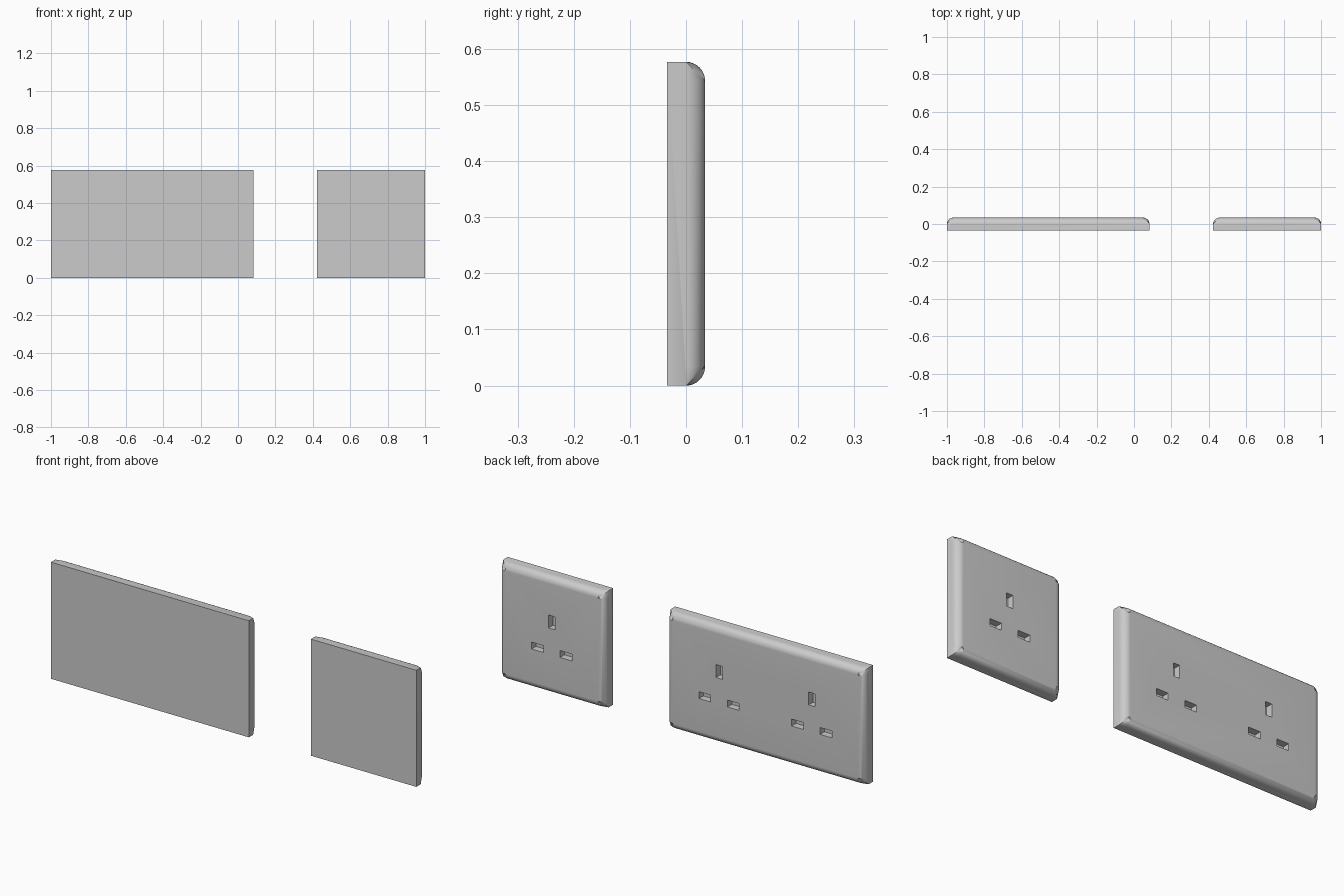
import bpy, bmesh, math

if "Cube" in bpy.data.objects:
    bpy.data.objects.remove(bpy.data.objects["Cube"])

H = 0.577          # plate height
D = 0.034          # half thickness
R = 0.034          # rounding of the outer-face edges
SEG = 8
SLOT_DEPTH = 0.034


def make_object(name, bm):
    bmesh.ops.recalc_face_normals(bm, faces=bm.faces[:])
    mesh = bpy.data.meshes.new(name)
    bm.to_mesh(mesh)
    bm.free()
    obj = bpy.data.objects.new(name, mesh)
    bpy.context.collection.objects.link(obj)
    return obj


def add_box(bm, center, size):
    verts = bmesh.ops.create_cube(bm, size=1)["verts"]
    bmesh.ops.scale(bm, vec=size, verts=verts)
    bmesh.ops.translate(bm, vec=center, verts=verts)


def plate(name, x0, x1):
    """Slab with quarter-round edges whose ends fan into pointed corners."""
    bm = bmesh.new()
    cx, cz, hw, hh = (x0 + x1) / 2, H / 2, (x1 - x0) / 2, H / 2
    arc = [(R * (1 - math.cos(t)), D - R + R * math.sin(t))
           for t in (math.pi / 2 * i / SEG for i in range(SEG))]
    back, mid, inner, xarc, zarc = [], [], [], [], []
    for sx, sz in ((-1, -1), (1, -1), (1, 1), (-1, 1)):
        def v(ix, y, iz):
            return bm.verts.new((cx + sx * (hw - ix), y, cz + sz * (hh - iz)))
        back.append(v(0, -D, 0))
        mid.append(v(0, D - R, 0))
        inner.append(v(R, D, R))
        # profile ends of the side edge (xarc) and top/bottom edge (zarc)
        xarc.append([v(d, y, R) for d, y in arc] + [inner[-1]])
        zarc.append([v(R, y, d) for d, y in arc] + [inner[-1]])
    bm.faces.new(back)
    bm.faces.new(inner)
    for i in range(4):
        j = (i + 1) % 4
        a, b = (zarc[i], zarc[j]) if i % 2 == 0 else (xarc[i], xarc[j])
        # flat rim, then the rounded strip
        bm.faces.new((back[i], back[j], mid[j], b[0], a[0], mid[i]))
        for k in range(SEG):
            bm.faces.new((a[k], b[k], b[k + 1], a[k + 1]))
        # corner fans
        for prof in (xarc[i], zarc[i]):
            for k in range(SEG):
                bm.faces.new((mid[i], prof[k], prof[k + 1]))
    return make_object(name, bm)


def cut_sockets(obj, centers):
    """One upright slot above two lying slots per socket."""
    bm = bmesh.new()
    y, dy = D - SLOT_DEPTH / 2 + 0.01, SLOT_DEPTH + 0.02
    for x in centers:
        add_box(bm, (x, y, 0.356), (0.035, dy, 0.064))
        for s in (-1, 1):
            add_box(bm, (x + s * 0.078, y, 0.212), (0.064, dy, 0.034))
    cutter = make_object("slot_cutter", bm)
    cutter.hide_render = True
    bpy.ops.object.select_all(action='DESELECT')
    bpy.context.view_layer.objects.active = obj
    obj.select_set(True)
    mod = obj.modifiers.new("slots", 'BOOLEAN')
    mod.operation, mod.solver, mod.object = 'DIFFERENCE', 'EXACT', cutter
    bpy.ops.object.modifier_apply(modifier=mod.name)
    bpy.data.objects.remove(cutter)
    bpy.ops.object.shade_smooth_by_angle(angle=math.radians(25))


# double and single socket plates
double = plate("double_socket_plate", -1.0, 0.083)
cut_sockets(double, (-0.712, -0.205))
single = plate("single_socket_plate", 0.423, 1.0)
cut_sockets(single, (0.7115,))
